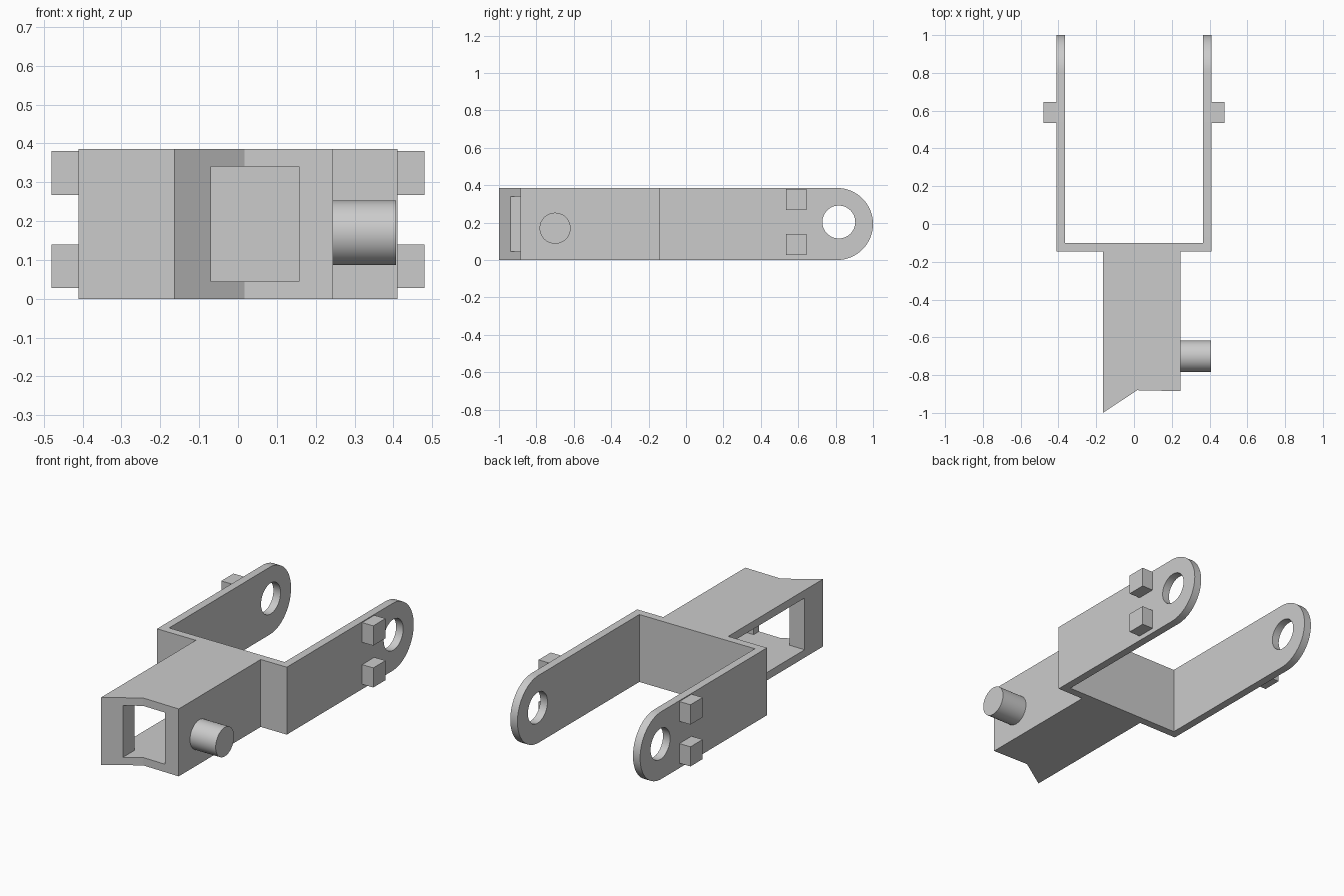
import bpy, bmesh, math
from mathutils import Matrix, Vector

if "Cube" in bpy.data.objects:
    bpy.data.objects.remove(bpy.data.objects["Cube"])

grey = bpy.data.materials.new("plain grey")
grey.use_nodes = True
colour = (0.6, 0.6, 0.6, 1)
grey.diffuse_color = colour
grey.node_tree.nodes["Principled BSDF"].inputs["Base Color"].default_value = colour

H = 0.385      # overall height
WALL = 0.045   # plate thickness


def finish(name, bm):
    bmesh.ops.recalc_face_normals(bm, faces=bm.faces)
    mesh = bpy.data.meshes.new(name)
    bm.to_mesh(mesh)
    bm.free()
    mesh.materials.append(grey)
    ob = bpy.data.objects.new(name, mesh)
    bpy.context.collection.objects.link(ob)
    return ob


def prism(name, outline, offset):
    """Extrude a closed outline of 3D points along an offset."""
    bm = bmesh.new()
    face = bm.faces.new([bm.verts.new(p) for p in outline])
    result = bmesh.ops.extrude_face_region(bm, geom=[face], use_keep_orig=True)
    moved = [v for v in result["geom"] if isinstance(v, bmesh.types.BMVert)]
    bmesh.ops.translate(bm, verts=moved, vec=offset)
    return finish(name, bm)


def box(name, x0, x1, y0, y1, z0, z1):
    corners = [(x0, y0, z0), (x1, y0, z0), (x1, y1, z0), (x0, y1, z0)]
    return prism(name, corners, (0, 0, z1 - z0))


def rod(name, x0, x1, y, z, radius, sides=48):
    bm = bmesh.new()
    place = Matrix.Translation(((x0 + x1) / 2, y, z)) @ Matrix.Rotation(math.pi / 2, 4, "Y")
    bmesh.ops.create_cone(bm, cap_ends=True, segments=sides, radius1=radius,
                          radius2=radius, depth=x1 - x0, matrix=place)
    return finish(name, bm)


def cut(ob, cutter):
    mod = ob.modifiers.new("cut", "BOOLEAN")
    mod.operation = "DIFFERENCE"
    mod.solver = "EXACT"
    mod.object = cutter
    cutter.hide_render = True
    cutter.hide_viewport = True
    bpy.context.view_layer.update()
    shaped = bpy.data.meshes.new_from_object(
        ob.evaluated_get(bpy.context.evaluated_depsgraph_get()))
    ob.modifiers.clear()
    ob.data = shaped
    bpy.data.objects.remove(cutter)


def smooth(ob):
    bpy.ops.object.select_all(action="DESELECT")
    ob.select_set(True)
    bpy.context.view_layer.objects.active = ob
    bpy.ops.object.shade_smooth_by_angle(angle=math.radians(30))


# Fork: cross plate, two round-ended arms and their square lugs
box("cross_plate", -0.365, 0.365, -0.145, -0.1, 0, H)
R = H / 2
for side, label in ((-1, "right"), (1, "left")):
    outline = [(side * 0.365, -0.145, H), (side * 0.365, -0.145, 0)]
    for i in range(33):
        a = -math.pi / 2 + math.pi * i / 32
        outline.append((side * 0.365, 1 - R + R * math.cos(a), R + R * math.sin(a)))
    arm = prism(label + "_arm", outline, (side * WALL, 0, 0))
    cut(arm, rod("hole_cutter", side * 0.39 - 0.1, side * 0.39 + 0.1, 0.817, 0.203, 0.088))
    smooth(arm)
    for z0, z1, level in ((0.028, 0.14, "lower"), (0.267, 0.38, "upper")):
        xs = sorted((side * 0.41, side * 0.48))
        box(f"{label}_{level}_lug", *xs, 0.535, 0.645, z0, z1)

# Hollow stem with a slanted front corner, open on its right side
stem = prism("stem", [(-0.165, -0.145, 0), (-0.165, -1, 0), (0.017, -0.88, 0),
                      (0.245, -0.885, 0), (0.245, -0.145, 0)], (0, 0, H))
cut(stem, box("cavity_cutter", -0.3, 0.2, -0.835, -0.165, WALL, 0.34))
cut(stem, box("window_cutter", -0.07, 0.157, -1.1, -0.7, WALL, 0.34))

# Side peg
smooth(rod("peg", 0.245, 0.407, -0.7, 0.17, 0.083))
